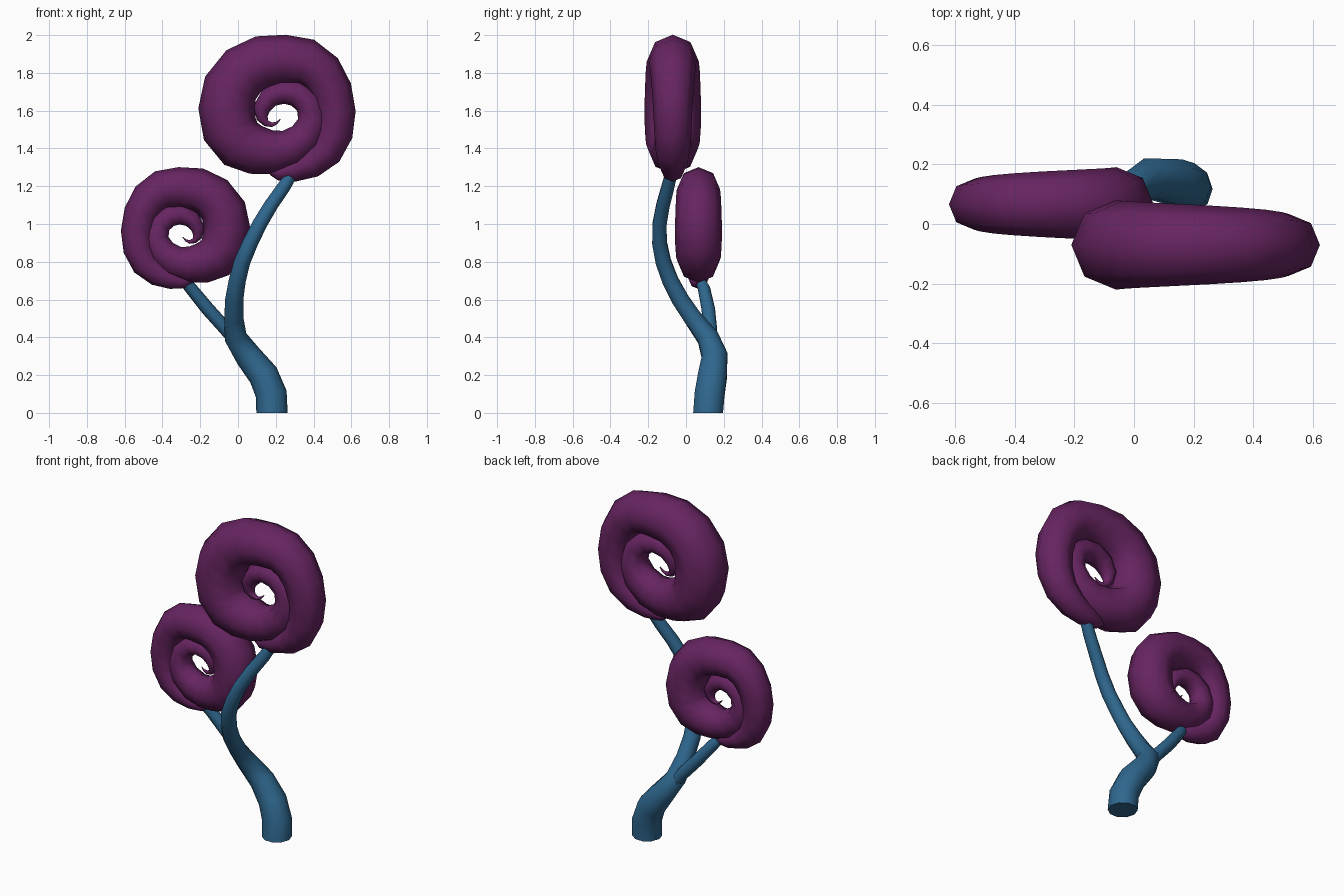
import bpy, bmesh, math
from mathutils import Vector


def material(name, rgb):
    m = bpy.data.materials.new(name)
    m.diffuse_color = (*rgb, 1)
    return m


BLUE = material("stem blue", (0.028, 0.135, 0.27))
PURPLE = material("spiral purple", (0.135, 0.018, 0.12))


def tube(name, pts, mat, sides=8, flat_base=False):
    """Sweep a ring of varying radius along (x, y, z, r) points and cap the ends."""
    bm = bmesh.new()
    centres = [Vector(p[:3]) for p in pts]
    rings = []
    for i, p in enumerate(pts):
        t = (centres[min(i + 1, len(pts) - 1)] - centres[max(i - 1, 0)]).normalized()
        if flat_base and i == 0:
            t = Vector((0, 0, 1))
        u = t.cross(Vector((0, 1, 0))).normalized()
        v = u.cross(t)
        rings.append([bm.verts.new(centres[i] + p[3] * (math.cos(a) * u + math.sin(a) * v))
                      for a in (2 * math.pi * k / sides for k in range(sides))])
    for a, b in zip(rings, rings[1:]):
        for k in range(sides):
            j = (k + 1) % sides
            bm.faces.new((a[k], a[j], b[j], b[k]))
    bm.faces.new(rings[0])
    bm.faces.new(rings[-1])
    bmesh.ops.recalc_face_normals(bm, faces=bm.faces)
    me = bpy.data.meshes.new(name)
    bm.to_mesh(me)
    bm.free()
    me.materials.append(mat)
    ob = bpy.data.objects.new(name, me)
    bpy.context.collection.objects.link(ob)
    bpy.ops.object.select_all(action='DESELECT')
    ob.select_set(True)
    bpy.context.view_layer.objects.active = ob
    bpy.ops.object.shade_smooth_by_angle(angle=math.radians(60))
    return ob


# Main stem
tube("main_stem", [
    (.18, .117, 0, .083), (.176, .125, .1, .083), (.135, .141, .2, .08),
    (.055, .152, .3, .071), (-.012, .115, .4, .06), (-.022, .038, .5, .051),
    (-.02, -.03, .6, .048), (-.004, -.083, .7, .045), (.022, -.12, .8, .043),
    (.065, -.14, .9, .041), (.115, -.14, 1.0, .039), (.175, -.122, 1.1, .037),
    (.245, -.095, 1.2, .035), (.28, -.08, 1.26, .033)], BLUE, 10, True)

# Side branch
tube("side_branch", [
    (0, .14, .36, .03), (-.07, .128, .45, .036), (-.16, .118, .55, .036),
    (-.25, .095, .66, .033), (-.275, .08, .69, .03)], BLUE)

# Spiral profile of the large head: x, z, tube radius
SPIRAL = [
    (.17, 1.275, .015), (.21, 1.27, .04), (.29, 1.285, .062), (.385, 1.32, .078),
    (.465, 1.385, .09), (.51, 1.48, .098), (.52, 1.59, .103), (.495, 1.705, .11),
    (.44, 1.80, .118), (.36, 1.858, .125), (.25, 1.87, .132), (.13, 1.86, .138),
    (.03, 1.81, .143), (-.04, 1.72, .147), (-.06, 1.61, .15), (-.043, 1.5, .148),
    (.015, 1.425, .142), (.095, 1.392, .13), (.19, 1.38, .115), (.28, 1.40, .103),
    (.36, 1.46, .092), (.40, 1.55, .082), (.375, 1.64, .074), (.31, 1.69, .069),
    (.235, 1.70, .064), (.165, 1.67, .056), (.125, 1.61, .045), (.128, 1.56, .03),
    (.15, 1.533, .018), (.18, 1.525, .012), (.205, 1.535, .007), (.225, 1.555, .002)]


def spiral(name, cx, y, cz, sx, s):
    tube(name, [(cx + (x - .24) * sx, y, cz + (z - 1.555) * s, r * s)
                for x, z, r in SPIRAL], PURPLE)


# Spiral heads, the small one mirrored
spiral("large_spiral_head", .24, -.07, 1.555, 1, 1)
spiral("small_spiral_head", -.305, .066, .93, -.82, .83)
